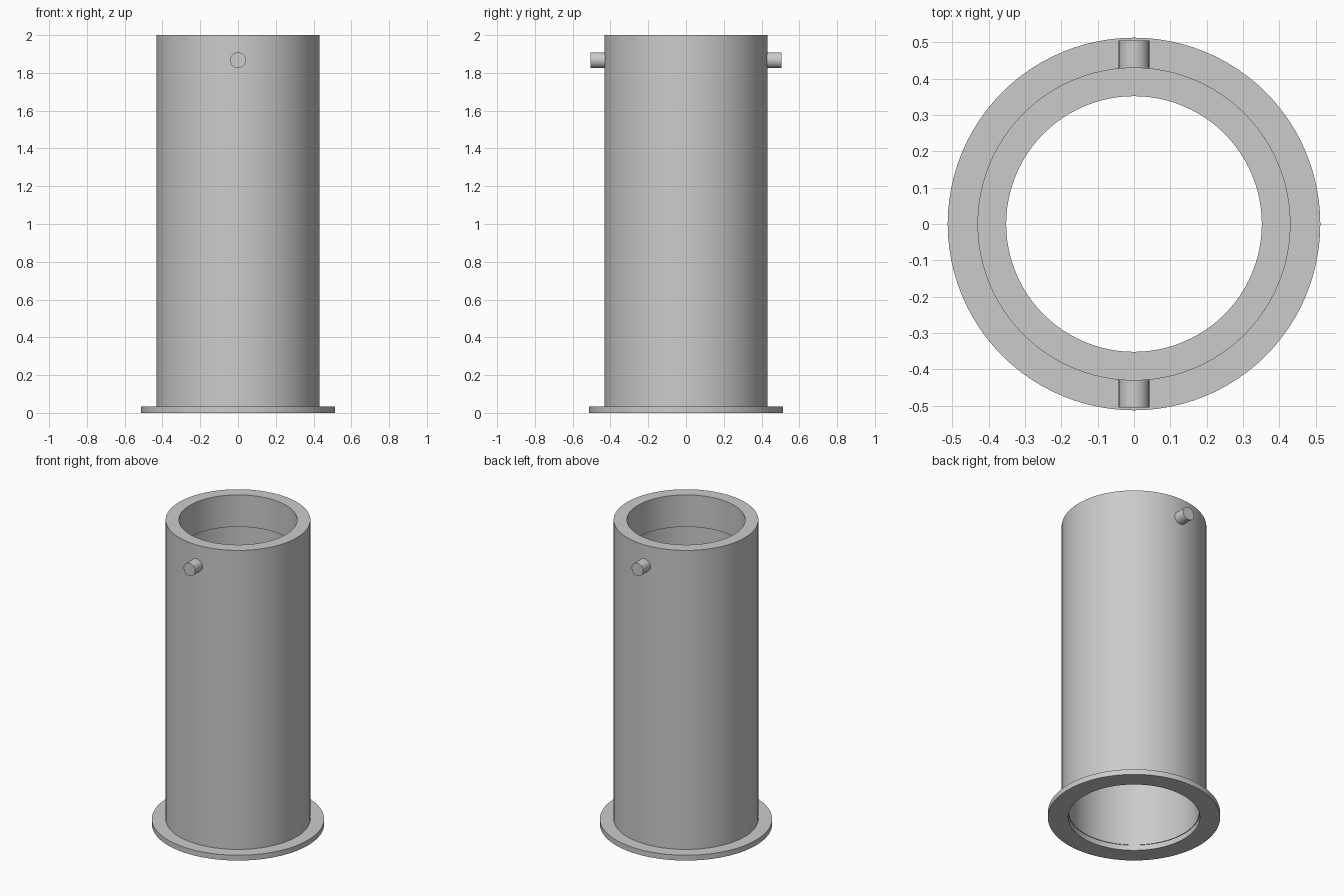
import bpy
import math
from mathutils import Matrix

cube = bpy.data.objects.get("Cube")
if cube:
    bpy.data.objects.remove(cube, do_unlink=True)

SEGMENTS = 96

# Single plain grey
grey = bpy.data.materials.new("plain grey")
grey.use_nodes = True
colour = (0.6, 0.6, 0.6, 1)
grey.diffuse_color = colour
grey.node_tree.nodes["Principled BSDF"].inputs["Base Color"].default_value = colour


def finish(obj):
    obj.data.materials.append(grey)
    bpy.ops.object.select_all(action='DESELECT')
    obj.select_set(True)
    bpy.context.view_layer.objects.active = obj
    bpy.ops.object.shade_smooth_by_angle(angle=math.radians(30))


def lathe(name, profile):
    """Revolve a closed (radius, height) outline around the z axis."""
    n = len(profile)
    verts = []
    for i in range(SEGMENTS):
        spin = Matrix.Rotation(math.tau * i / SEGMENTS, 3, 'Z')
        verts += [spin.col[0] * r + spin.col[2] * z for r, z in profile]
    faces = []
    for i in range(SEGMENTS):
        a, b = i * n, (i + 1) % SEGMENTS * n
        for j in range(n):
            k = (j + 1) % n
            faces.append((a + j, b + j, b + k, a + k))
    mesh = bpy.data.meshes.new(name)
    mesh.from_pydata(verts, [], faces)
    obj = bpy.data.objects.new(name, mesh)
    bpy.context.collection.objects.link(obj)
    finish(obj)


# Hollow tube with a narrower collar inside its mouth and a flange at its foot
FLANGE_TOP = 0.035
lathe("flanged_tube", [
    (0.392, 0), (0.513, 0), (0.513, FLANGE_TOP), (0.431, FLANGE_TOP),
    (0.431, 2), (0.352, 2), (0.352, 1.79), (0.388, 1.79),
    (0.388, FLANGE_TOP), (0.392, FLANGE_TOP),
])

# Round pins on the front and back near the mouth
INNER, OUTER = 0.41, 0.505
for name, side in (("front_pin", -1), ("back_pin", 1)):
    bpy.ops.mesh.primitive_cylinder_add(
        vertices=32, radius=0.042, depth=OUTER - INNER,
        location=(0, side * (INNER + OUTER) / 2, 1.867),
        rotation=(math.pi / 2, 0, 0))
    pin = bpy.context.object
    pin.name = name
    finish(pin)
